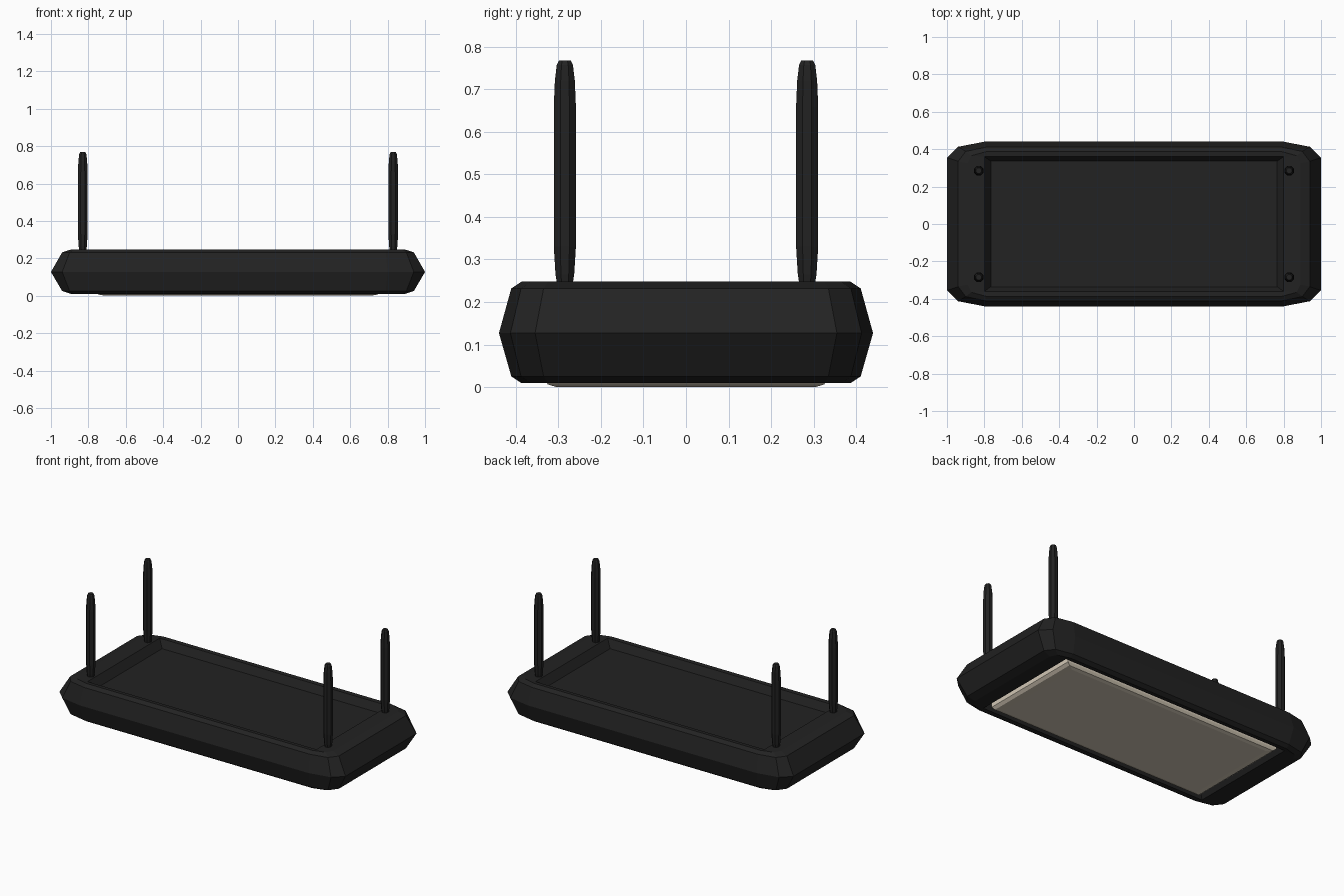
import bpy, bmesh, math

if "Cube" in bpy.data.objects:
    bpy.data.objects.remove(bpy.data.objects["Cube"])


def material(name, rgb):
    m = bpy.data.materials.new(name)
    m.diffuse_color = (*rgb, 1)
    m.use_nodes = True
    m.node_tree.nodes["Principled BSDF"].inputs["Base Color"].default_value = m.diffuse_color
    return m


dark = material("charcoal", (0.016, 0.016, 0.016))
cream = material("cream", (0.64, 0.57, 0.46))


def outline(p, z):
    """Mirror three corner points of one quadrant into a closed 12-point loop."""
    r = p[::-1]
    pts = p + [(-x, y) for x, y in r] + [(-x, -y) for x, y in p] + [(x, -y) for x, y in r]
    return [(x, y, z) for x, y in pts]


def loft(name, rings, mat, caps=True, closed=False):
    bm = bmesh.new()
    loops = [[bm.verts.new(c) for c in ring] for ring in rings]
    pairs = list(zip(loops, loops[1:]))
    if closed:
        pairs.append((loops[-1], loops[0]))
    for a, b in pairs:
        n = len(a)
        for i in range(n):
            j = (i + 1) % n
            bm.faces.new((a[i], a[j], b[j], b[i]))
    if caps:
        bm.faces.new(loops[0][::-1])
        bm.faces.new(loops[-1])
    bmesh.ops.recalc_face_normals(bm, faces=bm.faces)
    me = bpy.data.meshes.new(name)
    bm.to_mesh(me)
    bm.free()
    me.materials.append(mat)
    ob = bpy.data.objects.new(name, me)
    bpy.context.collection.objects.link(ob)
    return ob


# Frame: faceted ring, same section above and below the middle edge
MID = 0.127
section = [
    ([(0.765, 0.325), (0.765, 0.335), (0.755, 0.335)], 0.070),
    ([(0.80, 0.345), (0.80, 0.36), (0.78, 0.36)], 0.119),
    ([(0.89, 0.325), (0.87, 0.365), (0.79, 0.387)], 0.121),
    ([(0.94, 0.335), (0.90, 0.388), (0.79, 0.411)], 0.105),
]
rings = [outline(p, MID + h) for p, h in section]
rings.append(outline([(1.0, 0.355), (0.94, 0.413), (0.80, 0.44)], MID))
rings += [outline(p, MID - h + 0.003) for p, h in section[::-1]]
loft("frame", rings, dark, caps=False, closed=True)


def rect(x, y, z):
    return [(x, y, z), (-x, y, z), (-x, -y, z), (x, -y, z)]


# Recessed top cover
loft("top_cover", [rect(0.766, 0.336, 0.15), rect(0.766, 0.336, 0.198)], dark)

# Light panel below, with bevelled lower edge
loft("light_panel", [rect(0.71, 0.305, 0.0), rect(0.745, 0.325, 0.006),
                     rect(0.762, 0.334, 0.02), rect(0.762, 0.334, 0.148)], cream)

# Four tapered hanging rods
profile = [(0.018, 0.24), (0.022, 0.265), (0.026, 0.33), (0.026, 0.66),
           (0.0235, 0.72), (0.019, 0.758), (0.014, 0.768)]
for sx, side in ((-1, "left"), (1, "right")):
    for sy, end in ((-1, "front"), (1, "back")):
        rod = []
        for r, z in profile:
            R = r / math.cos(math.pi / 8)
            rod.append([(sx * 0.83 + R * math.cos((i + 0.5) * math.pi / 4),
                         sy * 0.285 + R * math.sin((i + 0.5) * math.pi / 4), z)
                        for i in range(8)])
        loft(f"rod_{end}_{side}", rod, dark)
